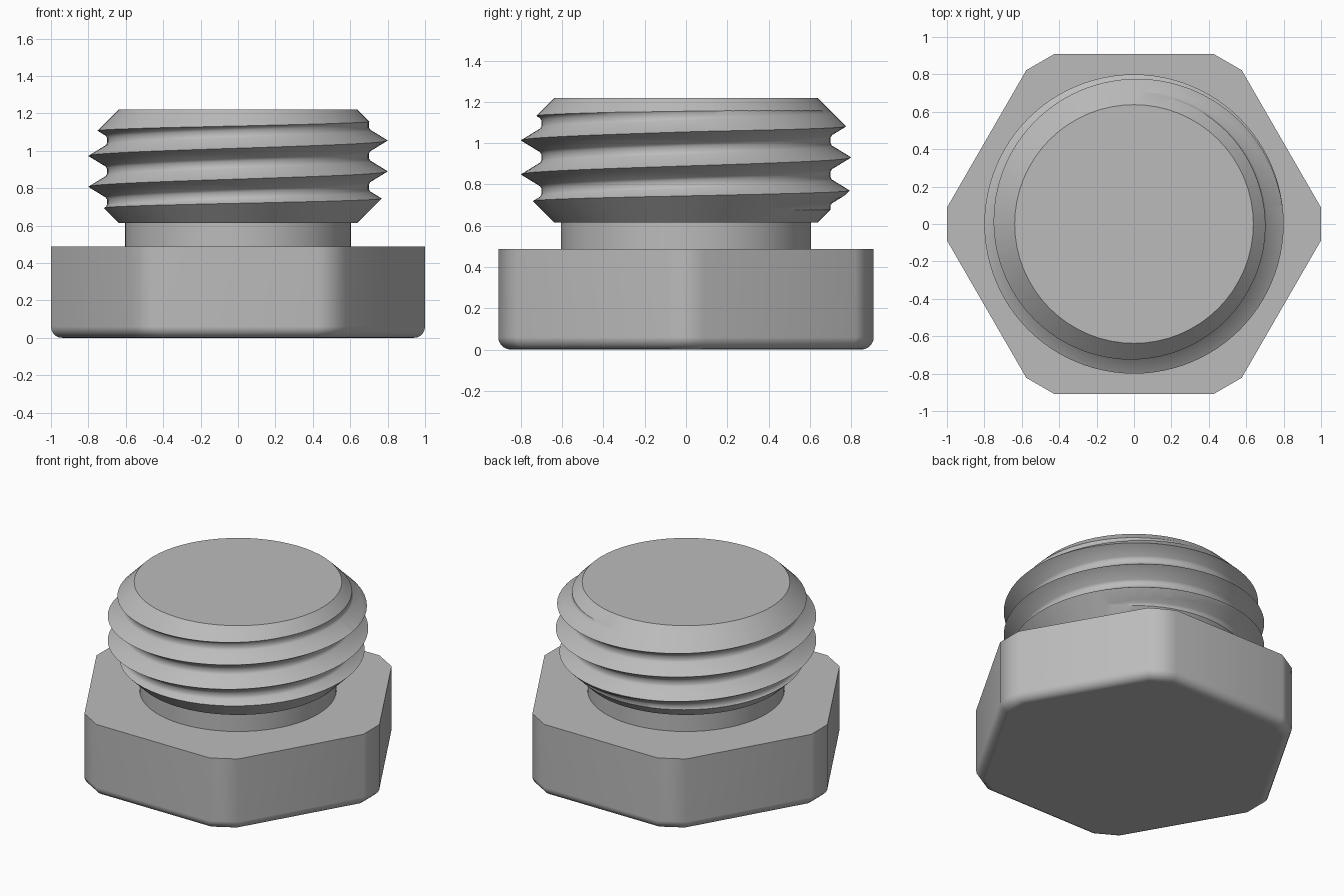
import bpy, bmesh, math

cube = bpy.data.objects.get("Cube")
if cube:
    bpy.data.objects.remove(cube, do_unlink=True)

grey = bpy.data.materials.new("plain grey")
grey.use_nodes = True
COLOUR = (0.5, 0.5, 0.5, 1)
grey.diffuse_color = COLOUR
grey.node_tree.nodes["Principled BSDF"].inputs["Base Color"].default_value = COLOUR

HEAD_TOP, THREAD_LOW, THREAD_TOP = 0.487, 0.615, 1.22
PITCH, END_RADIUS = 0.165, 0.638


def finish(name, bm):
    """Turn a bmesh into a grey object."""
    bmesh.ops.recalc_face_normals(bm, faces=bm.faces)
    mesh = bpy.data.meshes.new(name)
    bm.to_mesh(mesh)
    bm.free()
    mesh.materials.append(grey)
    obj = bpy.data.objects.new(name, mesh)
    bpy.context.collection.objects.link(obj)
    return obj


def smooth(obj, degrees):
    obj.data.shade_smooth()
    obj.data.set_sharp_from_angle(angle=math.radians(degrees))


def lathe(name, profile, sides):
    """Closed solid of revolution from (radius, z) points."""
    bm = bmesh.new()
    rings = [[bm.verts.new((r * math.cos(math.tau * i / sides),
                            r * math.sin(math.tau * i / sides), z))
              for i in range(sides)] for r, z in profile]
    for low, high in zip(rings, rings[1:]):
        for i in range(sides):
            j = (i + 1) % sides
            bm.faces.new((low[i], low[j], high[j], high[i]))
    bm.faces.new(rings[0][::-1])
    bm.faces.new(rings[-1])
    return finish(name, bm)


# Hexagonal head with clipped corners and a rounded lower rim
bm = bmesh.new()
angles = [math.radians(60 * k + side) for k in range(6) for side in (-5, 5)]
base = bm.faces.new([bm.verts.new((1.004 * math.cos(a), 1.004 * math.sin(a), 0))
                     for a in angles])
top = bmesh.ops.extrude_face_region(bm, geom=[base], use_keep_orig=True)
bmesh.ops.translate(bm, vec=(0, 0, HEAD_TOP),
                    verts=[g for g in top["geom"] if isinstance(g, bmesh.types.BMVert)])
rim = [e for e in bm.edges if all(v.co.z < 0.01 for v in e.verts)]
bmesh.ops.bevel(bm, geom=rim, offset=0.06, segments=5, profile=0.5, affect='EDGES')
head = finish("hex_head", bm)
smooth(head, 40)
head.modifiers.new("flat_sides", 'WEIGHTED_NORMAL').keep_sharp = True

# Plain neck
neck = lathe("neck", [(0.605, HEAD_TOP - 0.02), (0.605, THREAD_LOW + 0.02)], 64)
smooth(neck, 40)

# Right-handed thread: one tooth profile swept along a helix
TOOTH = [(0, 0.8), (0.34, 0.708), (0.42, 0.7), (0.58, 0.7), (0.66, 0.708)]
SEGS, TURNS = 96, 8
START = 0.89 - 4 * PITCH
k = len(TOOTH)
bm = bmesh.new()
cols = []
for s in range(SEGS):
    a = math.tau * s / SEGS
    col = []
    for row in range(k * TURNS + 1):
        t, r = TOOTH[row % k]
        z = START + PITCH * (row // k + t + s / SEGS)
        col.append(bm.verts.new((r * math.cos(a), r * math.sin(a), z)))
    cols.append(col)
last = k * TURNS
for s in range(SEGS - 1):
    for row in range(last):
        bm.faces.new((cols[s][row], cols[s + 1][row],
                      cols[s + 1][row + 1], cols[s][row + 1]))
for row in range(last - k):
    bm.faces.new((cols[-1][row], cols[0][row + k],
                  cols[0][row + k + 1], cols[-1][row + 1]))
# Close both ends with fans
low_loop = [c[0] for c in cols] + cols[0][k:0:-1]
high_loop = [c[last] for c in cols] + cols[-1][last - 1:last - k - 1:-1]
for loop, z in ((low_loop, START), (high_loop, START + PITCH * TURNS)):
    hub = bm.verts.new((0, 0, z))
    for a, b in zip(loop, loop[1:] + loop[:1]):
        bm.faces.new((a, b, hub))
thread = finish("thread", bm)

# Trim the thread to a blank with 45 degree chamfers at both ends
half = (THREAD_TOP - THREAD_LOW) / 2
blank = lathe("thread_trim", [(END_RADIUS, THREAD_LOW),
                              (END_RADIUS + half, THREAD_LOW + half),
                              (END_RADIUS, THREAD_TOP)], 64)
trim = thread.modifiers.new("trim", 'BOOLEAN')
trim.operation, trim.solver, trim.object = 'INTERSECT', 'EXACT', blank
bpy.context.view_layer.update()
graph = bpy.context.evaluated_depsgraph_get()
trimmed = bpy.data.meshes.new_from_object(thread.evaluated_get(graph))
thread.modifiers.clear()
thread.data = trimmed
bpy.data.objects.remove(blank, do_unlink=True)
smooth(thread, 40)
